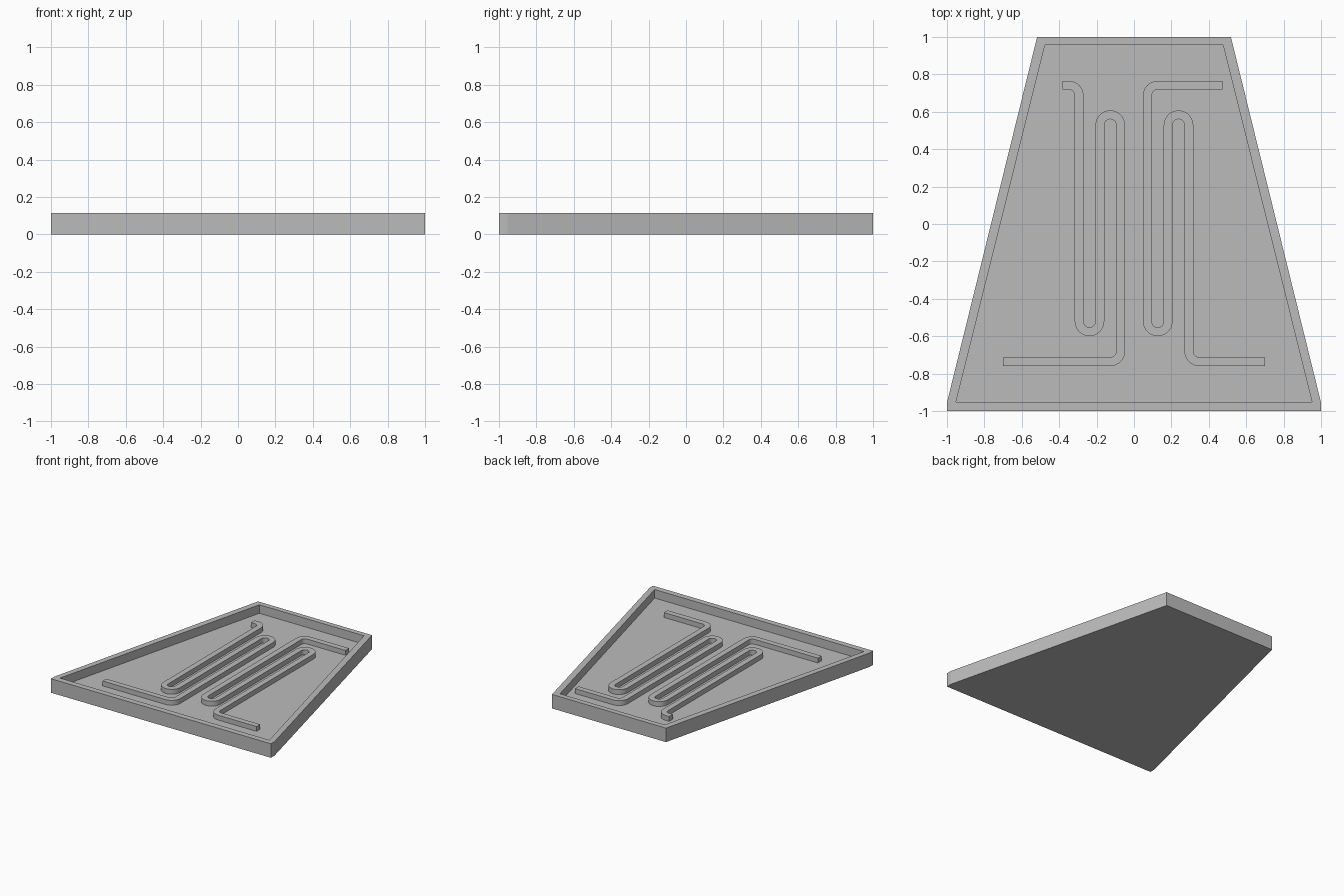
import bpy
import bmesh
import math
from mathutils import Vector

cube = bpy.data.objects.get("Cube")
if cube:
    bpy.data.objects.remove(cube, do_unlink=True)

HEIGHT, FLOOR, RIDGE_TOP = 0.115, 0.045, 0.085
RIDGE_HALF, BEND = 0.0235, 0.0555

grey = bpy.data.materials.new("plain grey")
grey.use_nodes = True
colour = (0.5, 0.5, 0.5, 1)
grey.diffuse_color = colour
grey.node_tree.nodes["Principled BSDF"].inputs["Base Color"].default_value = colour


def finish(name, bm):
    bmesh.ops.recalc_face_normals(bm, faces=bm.faces)
    mesh = bpy.data.meshes.new(name)
    bm.to_mesh(mesh)
    bm.free()
    mesh.materials.append(grey)
    obj = bpy.data.objects.new(name, mesh)
    bpy.context.collection.objects.link(obj)
    return obj


def mirrored(side):
    """Close a right-hand outline with its mirror image."""
    return side + [(-x, y) for x, y in reversed(side)]


def loft(name, rings):
    """Skin a stack of (outline, height) rings and cap both ends."""
    bm = bmesh.new()
    loops = [[bm.verts.new((x, y, z)) for x, y in pts] for pts, z in rings]
    for a, b in zip(loops, loops[1:]):
        for i in range(len(a)):
            j = (i + 1) % len(a)
            bm.faces.new((a[i], a[j], b[j], b[i]))
    bm.faces.new(loops[0])
    bm.faces.new(loops[-1])
    return finish(name, bm)


def rounded(corners, steps=8):
    """Round every inner corner of a right-angled path."""
    pts = [Vector(c) for c in corners]
    path = [pts[0]]
    for a, b, c in zip(pts, pts[1:], pts[2:]):
        u, v = (a - b).normalized(), (c - b).normalized()
        centre = b + (u + v) * BEND
        for i in range(steps + 1):
            t = math.pi / 2 * i / steps
            p = centre - v * BEND * math.cos(t) - u * BEND * math.sin(t)
            if (p - path[-1]).length > 0.003:
                path.append(p)
    return path + [pts[-1]]


def ridge(name, corners):
    """Raise a flat-topped ridge along a rounded path."""
    path = rounded(corners)
    left, right = [], []
    for i, p in enumerate(path):
        t = (path[min(i + 1, len(path) - 1)] - p).normalized()
        t += (p - path[max(i - 1, 0)]).normalized()
        n = Vector((-t.y, t.x)).normalized() * RIDGE_HALF
        left.append(p + n)
        right.append(p - n)
    bm = bmesh.new()
    rows = [[bm.verts.new((p.x, p.y, z)) for p in edge]
            for edge, z in ((left, FLOOR - 0.005), (left, RIDGE_TOP),
                            (right, RIDGE_TOP), (right, FLOOR - 0.005))]
    for k in range(4):
        a, b = rows[k], rows[(k + 1) % 4]
        for i in range(len(path) - 1):
            bm.faces.new((a[i], a[i + 1], b[i + 1], b[i]))
    bm.faces.new([r[0] for r in rows])
    bm.faces.new([r[-1] for r in rows])
    obj = finish(name, bm)
    bpy.ops.object.select_all(action='DESELECT')
    obj.select_set(True)
    bpy.context.view_layer.objects.active = obj
    bpy.ops.object.shade_smooth_by_angle(angle=math.radians(30))


# Tapered tray: outer wall, rim, inner wall and floor
outer = mirrored([(1, -1), (1, -0.955), (0.518, 1)])
inner = mirrored([(0.952, -0.952), (0.94, -0.905), (0.476, 0.957)])
loft("tray", [(outer, 0), (outer, HEIGHT), (inner, HEIGHT), (inner, FLOOR)])

# Winding ridges on the floor, one per side
for name, side, start in (("left_ridge", 1, 0.473), ("right_ridge", -1, 0.383)):
    near, middle, far = 0.0715, 0.1825, 0.2935
    columns = (near, middle, far) if side == 1 else (far, middle, near)
    a, b, c = columns
    corners = [(start, 0.742), (a, 0.742), (a, -0.576), (b, -0.576),
               (b, 0.584), (c, 0.584), (c, -0.736), (0.7, -0.736)]
    ridge(name, [(x * side, y) for x, y in corners])
